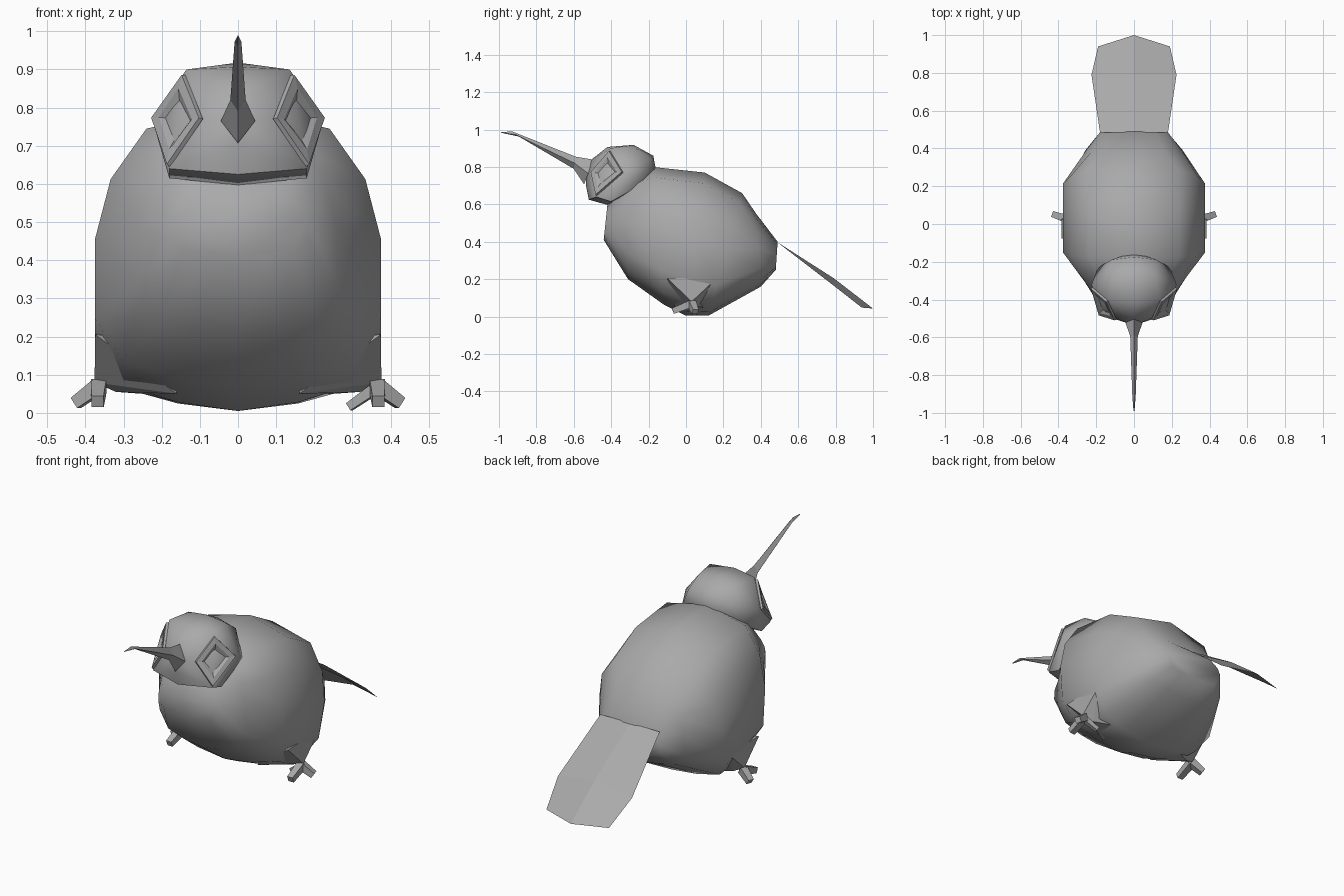
import bpy, bmesh, math
from mathutils import Vector

if "Cube" in bpy.data.objects:
    bpy.data.objects.remove(bpy.data.objects["Cube"], do_unlink=True)

# Single plumage colour
grey = bpy.data.materials.new("plain grey")
grey.use_nodes = True
colour = (0.4, 0.4, 0.4, 1)
grey.diffuse_color = colour
grey.node_tree.nodes["Principled BSDF"].inputs["Base Color"].default_value = colour


def finish(bm, name, smooth=0, recalc=True):
    if recalc:
        bmesh.ops.recalc_face_normals(bm, faces=bm.faces[:])
    mesh = bpy.data.meshes.new(name)
    bm.to_mesh(mesh)
    bm.free()
    mesh.materials.append(grey)
    obj = bpy.data.objects.new(name, mesh)
    bpy.context.collection.objects.link(obj)
    if smooth:
        bpy.ops.object.select_all(action='DESELECT')
        obj.select_set(True)
        bpy.context.view_layer.objects.active = obj
        bpy.ops.object.shade_smooth_by_angle(angle=math.radians(smooth))
    return obj


def loft(name, rings, smooth=0):
    """Skin equal-sized closed rings and cap both ends."""
    bm = bmesh.new()
    loops = [[bm.verts.new(p) for p in ring] for ring in rings]
    n = len(loops[0])
    for a, b in zip(loops, loops[1:]):
        for i in range(n):
            j = (i + 1) % n
            bm.faces.new((a[i], a[j], b[j], b[i]))
    bm.faces.new(loops[0])
    bm.faces.new(loops[-1])
    return finish(bm, name, smooth)


def hull(name, points, smooth=0):
    bm = bmesh.new()
    for p in points:
        bm.verts.new(p)
    res = bmesh.ops.convex_hull(bm, input=bm.verts[:])
    loose = {g for g in res["geom_interior"] + res["geom_unused"]
             if isinstance(g, bmesh.types.BMVert)}
    bmesh.ops.delete(bm, geom=list(loose), context='VERTS')
    return finish(bm, name, smooth)


# Body: one rounded section scaled along the belly and back profiles
section = [(0, 1), (.64, .925), (.89, .745), (1, .53),
           (1, .25), (.8, .09), (.42, .03), (0, 0)]
section += [(-x, f) for x, f in section[-2:0:-1]]
# top y, top z, bottom y, bottom z, half width
stations = [(-.42, .60, -.44, .41, .18), (-.30, .74, -.31, .20, .26),
            (-.18, .80, -.12, .065, .375), (.10, .77, .0, .005, .375),
            (.30, .66, .12, .005, .375), (.375, .55, .40, .16, .255),
            (.49, .40, .48, .25, .18)]
loft("body", [[(x * w, by + (ty - by) * f, bz + (tz - bz) * f)
               for x, f in section] for ty, tz, by, bz, w in stations], 65)

# Head
half = [(0, -.28, .918), (0, -.42, .907), (.135, -.40, .90), (.11, -.27, .90),
        (0, -.505, .84), (.09, -.50, .77), (0, -.535, .77), (0, -.535, .70),
        (.18, -.48, .64), (.225, -.32, .77), (.12, -.19, .84), (0, -.175, .86),
        (.18, -.40, .615), (0, -.52, .625), (0, -.42, .597),
        (.19, -.23, .71), (0, -.15, .73)]
hull("head", half + [(-x, y, z) for x, y, z in half if x], 60)

# Eyes: raised diamond frame sloping in to a sunken centre
corners = [(.138, -.405, .885), (.092, -.505, .77),
           (.178, -.478, .645), (.220, -.335, .77)]
for side, label in ((1, "left"), (-1, "right")):
    bm = bmesh.new()
    face = bm.faces.new([bm.verts.new((x * side, y, z)) for x, y, z in corners])
    face.normal_update()
    if face.normal.x * side < 0:
        face.normal_flip()
    for thickness, depth in ((.002, .012), (.024, 0), (.022, -.014)):
        bmesh.ops.inset_individual(bm, faces=[face], thickness=thickness,
                                   depth=depth, use_even_offset=True)
    finish(bm, label + "_eye", recalc=False)

# Beak: diamond section narrowing to a slightly drooping tip
# top y, top z, bottom y, bottom z, middle z, half width
beak = [(-.50, .84, -.545, .707, .765, .045), (-.59, .855, -.60, .79, .82, .02),
        (-.93, .99, -.89, .962, .972, .009), (-.99, .986, -.985, .982, .984, .003)]
loft("beak", [[(0, ty, tz), (w, (ty + by) / 2, mz), (0, by, bz),
               (-w, (ty + by) / 2, mz)] for ty, tz, by, bz, mz, w in beak])

# Tail: thin fan with a low centre ridge
bm = bmesh.new()
rows = []
for w, ey, ez, cy, cz in ((.18, .485, .40, .485, .40), (.225, .79, .165, .79, .205),
                          (.19, .94, .048, 1.0, .043)):
    rows.append([bm.verts.new(p) for p in ((-w, ey, ez), (0, cy, cz), (w, ey, ez))])
for a, b in zip(rows, rows[1:]):
    for i in range(2):
        bm.faces.new((a[i], a[i + 1], b[i + 1], b[i]))
finish(bm, "tail", recalc=False)


def toe(name, start, end, r0, r1):
    """Four-sided tapered bar between two points."""
    start, end = Vector(start), Vector(end)
    d = (end - start).normalized()
    across = d.cross(Vector((0, 0, 1))).normalized()
    up = across.cross(d)
    loft(name, [[c + across * r * a + up * r * b
                 for a, b in ((1, 1), (-1, 1), (-1, -1), (1, -1))]
                for c, r in ((start, r0), (end, r1))])


# Legs and feet: broad thighs wedge out of the belly down to the ankles
for s, label in ((1, "left"), (-1, "right")):
    thigh = [(.374, -.10, .205), (.374, .17, .21), (.376, .03, .08),
             (.32, .05, .055), (.18, .12, .045), (.16, -.06, .05), (.2, .03, .2)]
    hull(label + "_thigh", [(s * x, y, z) for x, y, z in thigh])
    ankle = (s * .365, .03, .07)
    for part, tip in (("outer", (.425, .05, .026)), ("front", (.368, -.07, .030))):
        toe(f"{label}_{part}_toe", ankle, (s * tip[0], tip[1], tip[2]), .02, .016)

# Inner toe on one foot only
toe("left_inner_toe", (.355, .03, .06), (.292, .05, .016), .014, .011)
